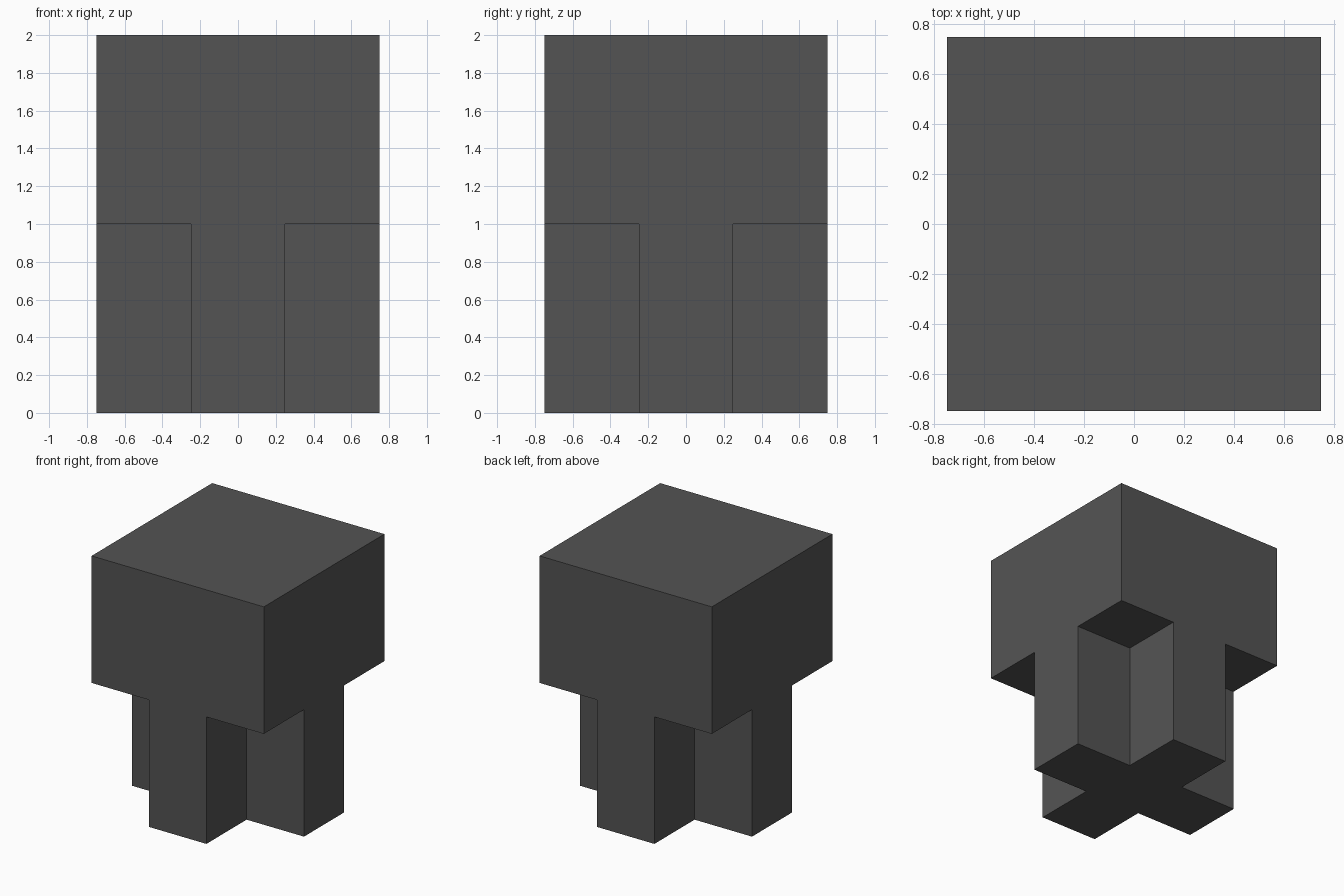
import bpy
import bmesh
from mathutils import Matrix, Vector

cube = bpy.data.objects.get("Cube")
if cube:
    bpy.data.objects.remove(cube, do_unlink=True)

WIDTH = 1.5      # side of the square block
ARM = 0.25       # half width of each arm of the cross-shaped base
HEIGHT = 1.0     # height of the block and of the base

# Single flat colour
grey = bpy.data.materials.new("dark_grey")
grey.use_nodes = True
colour = (0.088, 0.088, 0.088, 1.0)
grey.diffuse_color = colour
grey.node_tree.nodes["Principled BSDF"].inputs["Base Color"].default_value = colour

# Upper block
bm = bmesh.new()
bmesh.ops.create_cube(bm, size=1.0, matrix=Matrix.Translation((0, 0, 1.5 * HEIGHT))
                      @ Matrix.Diagonal((WIDTH, WIDTH, HEIGHT, 1)))

# Loop cuts that mark out the arms
for axis in (Vector((1, 0, 0)), Vector((0, 1, 0))):
    for side in (-ARM, ARM):
        bmesh.ops.bisect_plane(bm, geom=bm.verts[:] + bm.edges[:] + bm.faces[:],
                               plane_co=axis * side, plane_no=axis)

# Cross-shaped base pulled down from the underside
bm.normal_update()
cross = []
for face in bm.faces:
    centre = face.calc_center_median()
    if face.normal.z < -0.9 and min(abs(centre.x), abs(centre.y)) < ARM:
        cross.append(face)
result = bmesh.ops.extrude_face_region(bm, geom=cross)
moved = [item for item in result["geom"] if isinstance(item, bmesh.types.BMVert)]
bmesh.ops.translate(bm, verts=moved, vec=(0, 0, -HEIGHT))

# Merge flat regions into clean single faces
bmesh.ops.dissolve_limit(bm, angle_limit=0.01, verts=bm.verts[:], edges=bm.edges[:])
bmesh.ops.recalc_face_normals(bm, faces=bm.faces[:])

mesh = bpy.data.meshes.new("block_on_cross_base")
bm.to_mesh(mesh)
bm.free()
mesh.materials.append(grey)
body = bpy.data.objects.new("block_on_cross_base", mesh)
bpy.context.collection.objects.link(body)
